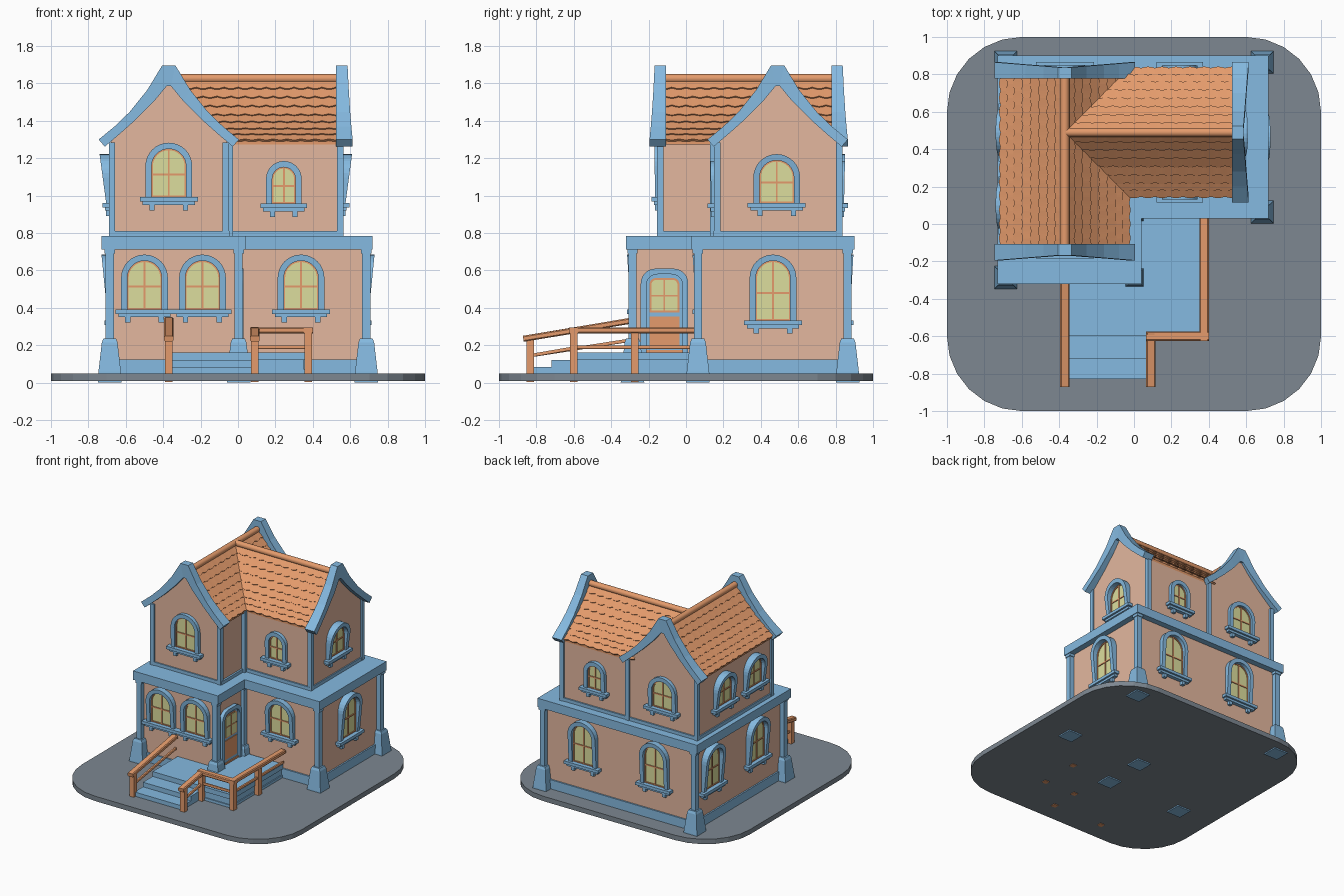
import bpy, bmesh, math
from mathutils import Vector

if "Cube" in bpy.data.objects:
    bpy.data.objects.remove(bpy.data.objects["Cube"])

def mat(name, r, g, b):
    m = bpy.data.materials.new(name)
    m.diffuse_color = (r, g, b, 1)
    m.use_nodes = True
    m.node_tree.nodes["Principled BSDF"].inputs["Base Color"].default_value = m.diffuse_color
    return m

BLUE = mat("blue_trim", 0.235, 0.49, 0.75)
TAN = mat("tan_wall", 0.77, 0.475, 0.345)
ORANGE = mat("orange_wood", 0.78, 0.33, 0.15)
GLASS = mat("yellow_glass", 0.72, 0.73, 0.34)
GRAY = mat("gray_ground", 0.205, 0.245, 0.285)

def mesh(name, verts, faces, m):
    me = bpy.data.meshes.new(name)
    me.from_pydata([tuple(v) for v in verts], [], faces)
    bm = bmesh.new()
    bm.from_mesh(me)
    bmesh.ops.recalc_face_normals(bm, faces=bm.faces)
    bm.to_mesh(me)
    bm.free()
    me.materials.append(m)
    ob = bpy.data.objects.new(name, me)
    bpy.context.collection.objects.link(ob)
    return ob

def loft(name, rings, m):
    """Closed solid through rings of equal point count."""
    n = len(rings[0])
    verts = [p for r in rings for p in r]
    faces = [tuple(range(n)), tuple(range(len(verts) - n, len(verts)))]
    for k in range(len(rings) - 1):
        for i in range(n):
            j = (i + 1) % n
            faces.append((k * n + i, k * n + j, k * n + n + j, k * n + n + i))
    return mesh(name, verts, faces, m)

def prism(name, pts, lo, hi, m, f=lambda a, b, c: (a, b, c)):
    return loft(name, [[f(a, b, c) for a, b in pts] for c in (lo, hi)], m)

def rect(x0, x1, y0, y1):
    return [(x0, y0), (x1, y0), (x1, y1), (x0, y1)]

def box(name, x0, x1, y0, y1, z0, z1, m):
    return prism(name, rect(x0, x1, y0, y1), z0, z1, m)

def ell(x0, xm, x1, y0, ym, y1):
    return [(x0, y0), (xm, y0), (xm, ym), (x1, ym), (x1, y1), (x0, y1)]

def beam(name, a, b, w, h, m):
    """Chamfered bar between two points."""
    a, b = Vector(a), Vector(b)
    d = (b - a).normalized()
    s = d.cross(Vector((0, 0, 1))).normalized() * w / 2
    u = s.cross(d).normalized() * h / 2
    c = [(1, .6), (.75, 1), (-.75, 1), (-1, .6), (-1, -.6), (-.75, -1), (.75, -1), (1, -.6)]
    return loft(name, [[p + s * i + u * j for i, j in c] for p in (a, b)], m)

def arch(hw, z0, z1, r, n=8):
    """Open outline from bottom right, over the top, to bottom left."""
    q = [(hw - r + r * math.cos(i * math.pi / 2 / n), z1 - r + r * math.sin(i * math.pi / 2 / n)) for i in range(n + 1)]
    left = [(-a, b) for a, b in reversed(q)]
    return [(hw, z0)] + q + left[(1 if r == hw else 0):] + [(-hw, z0)]

def wall_frame(x, y, z, deg):
    c, s = math.cos(math.radians(deg)), math.sin(math.radians(deg))
    return lambda u, v, w: (x - s * u + c * w, y + c * u + s * w, z + v)

def ring(name, outer, inner, d0, d1, f, m):
    """Arched band whose depth grows from d0 at the bottom to d1 at the top."""
    H = max(b for a, b in outer)
    dep = lambda v: d0 + (d1 - d0) * v / H
    return loft(name, [[f(*o, 0), f(*o, dep(o[1])), f(*i, dep(i[1])), f(*i, 0)] for o, i in zip(outer, inner)], m)

# ---- Ground slab ----
R = 0.4
pts = []
for k, (sx, sy) in enumerate([(1, 1), (-1, 1), (-1, -1), (1, -1)]):
    for i in range(7):
        a = math.pi / 2 * (k + i / 6)
        pts.append((sx * (1 - R) + R * math.cos(a), sy * (1 - R) + R * math.sin(a)))
prism("ground_slab", pts, 0.01, 0.05, GRAY)

# ---- Lower floor ----
prism("lower_walls", ell(-0.67, 0.0, 0.67, -0.27, 0.08, 0.85), 0.04, 0.74, TAN)
prism("plinth", ell(-0.682, 0.012, 0.682, -0.282, 0.068, 0.862), 0.04, 0.125, BLUE)
prism("floor_ledge", ell(-0.73, 0.04, 0.72, -0.32, 0.03, 0.90), 0.712, 0.785, BLUE)
for x, y in [(-0.686, -0.286), (0.003, -0.286), (0.003, 0.064), (0.686, 0.064), (0.686, 0.864), (-0.686, 0.864)]:
    box("corner_post", x - 0.022, x + 0.022, y - 0.022, y + 0.022, 0.2, 0.72, BLUE)
    box("post_cap", x - 0.028, x + 0.028, y - 0.028, y + 0.028, 0.69, 0.713, BLUE)
    loft("post_pedestal", [[(a, b, z) for a, b in rect(x - h, x + h, y - h, y + h)]
                           for z, h in ((0, 0.063), (0.06, 0.06), (0.215, 0.042), (0.235, 0.034))], BLUE)

# ---- Upper floor ----
CX, CY = -0.37, 0.49          # ridge lines of the two wings
def left_wing(d, z, a): return (CX + d, a, z)
def right_wing(d, z, a): return (a, CY + d, z)

def gable(hw):
    half = [(hw, 0.76), (hw, 1.288), (0.26, 1.34), (0.17, 1.415), (0.08, 1.51)]
    return half + [(0, 1.605)] + [(-d, z) for d, z in reversed(half)]
prism("left_wing_walls", gable(0.31), -0.14, 0.82, TAN, left_wing)
prism("right_wing_walls", gable(0.33), CX, 0.55, TAN, right_wing)
prism("upper_base_trim", ell(-0.69, -0.045, 0.56, -0.15, 0.148, 0.832), 0.78, 0.812, BLUE)
for x, y in [(-0.674, -0.138), (-0.066, -0.138), (-0.045, 0.145), (0.546, 0.167), (0.546, 0.82), (-0.05, 0.82), (-0.674, 0.82)]:
    box("upper_post", x - 0.017, x + 0.017, y - 0.017, y + 0.017, 0.78, 1.285, BLUE)

# ---- Roof ----
PROF = [(0, 1.625), (0.08, 1.53), (0.17, 1.435), (0.26, 1.36), (0.335, 1.3)]
def roof_pt(t):
    t = min(max(t, 0), 1.1) * 4
    i = min(int(t), 3)
    (d0, z0), (d1, z1) = PROF[i], PROF[i + 1]
    return d0 + (d1 - d0) * (t - i), z0 + (z1 - z0) * (t - i)

def tiles(name, s, a0, a1, f, valley):
    """Overlapping rows of tiles with scalloped lower edges."""
    verts, faces, rows, tile = [], [], 8, 0.075
    for r in range(rows):
        t0, t1 = r / rows, (r + 1) / rows
        start = a0 + (max(roof_pt(t0)[0] - 0.04, 0) if valley else 0)
        n = int((a1 - start) / tile * 6) + 1
        base = len(verts)
        for i in range(n + 1):
            a = start + (a1 - start) * i / n
            wave = 0.024 * abs(math.sin(math.pi * (a / tile + 0.5 * (r % 2))))
            d, z = roof_pt(t0)
            e, y = roof_pt(t1 + wave)
            verts += [f(s * d, z, a), f(s * (e + 0.009), y + 0.004, a), f(s * (e - 0.001), y - 0.006, a)]
        for i in range(n):
            p, q = base + 3 * i, base + 3 * i + 3
            faces += [(p, p + 1, q + 1, q), (p + 1, p + 2, q + 2, q + 1)]
    mesh(name, verts, faces, ORANGE)

def underlay(name, a0, a1, f, valley):
    under = [(s * d, z - o) for s, o, pr in ((1, 0.004, PROF), (1, 0.026, PROF[::-1]), (-1, 0.026, PROF[1:]), (-1, 0.004, PROF[:0:-1])) for d, z in pr]
    loft(name, [[f(d, z, a0 + (abs(d) if valley else 0)) for d, z in under], [f(d, z, a1) for d, z in under]], ORANGE)

def ridge(name, a0, a1, f):
    c = [(0.024 * math.cos(i * math.pi / 6), 1.626 + 0.024 * math.sin(i * math.pi / 6)) for i in range(12)]
    ob = prism(name, c, a0, a1, ORANGE, f)
    for p in ob.data.polygons:
        p.use_smooth = len(p.vertices) == 4

def bargeboard(name, inner, sign, f):
    """Curved gable board, thicker toward the eaves."""
    half = [((0.375, 1.30), (0.342, 1.262)), ((0.29, 1.37), (0.26, 1.332)), ((0.21, 1.447), (0.18, 1.403)),
            ((0.115, 1.565), (0.078, 1.505)), ((0.035, 1.697), (0.012, 1.585))]
    full = half + [((-a[0], a[1]), (-b[0], b[1])) for a, b in reversed(half)]
    rings = []
    for u, l in full:
        out = inner + sign * (0.058 + 0.03 * abs(u[0]) / 0.375)
        rings.append([f(*u, inner), f(*u, out), f(*l, out), f(*l, inner)])
    loft(name, rings, BLUE)

for s in (-1, 1):
    tiles("left_wing_tiles", s, -0.115, 0.785, left_wing, False)
    tiles("right_wing_tiles", s, CX, 0.535, right_wing, True)
underlay("left_wing_underlay", -0.115, 0.785, left_wing, False)
underlay("right_wing_underlay", CX, 0.535, right_wing, True)
ridge("left_wing_ridge", -0.12, 0.79, left_wing)
ridge("right_wing_ridge", CX, 0.54, right_wing)
bargeboard("front_bargeboard", -0.107, -1, left_wing)
bargeboard("back_bargeboard", 0.777, 1, left_wing)
bargeboard("right_bargeboard", 0.525, 1, right_wing)

# ---- Windows: frame, glass, bars, sill and brackets ----
def window(x, y, z, deg, w, h, top=0.06):
    f = wall_frame(x, y, z, deg)
    o, i = w / 2, w / 2 - 0.033
    ring("window_frame", arch(o, 0, h, o), arch(i, 0, h - 0.033, i), 0.025, top, f, BLUE)
    prism("window_glass", arch(i, 0, h - 0.033, i), -0.003, 0.005, GLASS, f)
    k = i - 0.007
    ring("window_sash", arch(i, 0, h - 0.033, i), arch(k, 0, h - 0.04, k), 0.012, 0.012, f, ORANGE)
    prism("window_bar", rect(-0.005, 0.005, 0, h - 0.038), 0, 0.011, ORANGE, f)
    for v in (0.005, 0.42 * h):
        prism("window_bar", rect(-i, i, v - 0.005, v + 0.005), 0, 0.011, ORANGE, f)
    prism("window_sill", rect(-o - 0.03, o + 0.03, -0.022, 0.002), 0, 0.045, BLUE, f)
    prism("sill_molding", rect(-o - 0.015, o + 0.015, -0.04, -0.022), 0, 0.03, BLUE, f)
    for s in (-1, 1):
        c = s * (o - 0.035)
        prism("sill_bracket", rect(c - 0.014, c + 0.014, -0.068, -0.04), 0, 0.025, BLUE, f)

for x in (-0.50, -0.19):
    window(x, -0.27, 0.39, -90, 0.25, 0.295, 0.045)
window(0.337, 0.08, 0.39, -90, 0.25, 0.295, 0.045)
window(CX, -0.14, 0.99, -90, 0.25, 0.293, 0.03)
window(0.245, 0.16, 0.955, -90, 0.19, 0.23, 0.03)
window(0.67, 0.465, 0.33, 0, 0.25, 0.355)
window(0.55, 0.485, 0.96, 0, 0.25, 0.262)
for x in (0.33, -0.32):
    window(x, 0.85, 0.33, 90, 0.25, 0.355, 0.045)
window(0.245, 0.82, 0.955, 90, 0.19, 0.23, 0.03)
window(CX, 0.82, 0.96, 90, 0.25, 0.262, 0.03)
for y in (0.63, 0.05):
    window(-0.67, y, 0.33, 180, 0.25, 0.355)
for y in (0.49, 0.1):
    window(-0.68, y, 0.96, 180, 0.25, 0.262)

# ---- Door on the inner side of the left wing ----
f = wall_frame(0.0, -0.115, 0.16, 0)
ring("door_frame", arch(0.127, 0, 0.45, 0.08), arch(0.097, 0, 0.42, 0.06), 0.03, 0.03, f, BLUE)
prism("door_leaf", arch(0.097, 0, 0.42, 0.06), 0, 0.012, BLUE, f)
prism("door_window_trim", arch(0.08, 0.215, 0.4, 0.035), 0.01, 0.017, ORANGE, f)
prism("door_glass", arch(0.07, 0.225, 0.39, 0.028), 0.012, 0.02, GLASS, f)
prism("door_bar", rect(-0.004, 0.004, 0.225, 0.39), 0.014, 0.023, ORANGE, f)
prism("door_bar", rect(-0.07, 0.07, 0.3, 0.308), 0.014, 0.023, ORANGE, f)
prism("door_panel", rect(-0.08, 0.08, 0.04, 0.195), 0.01, 0.017, ORANGE, f)
prism("door_threshold", rect(-0.097, 0.097, 0, 0.015), 0.0, 0.02, ORANGE, f)

# ---- Porch deck and steps ----
box("porch_body", -0.35, 0.35, -0.585, 0.07, 0.04, 0.14, BLUE)
box("porch_base_trim", -0.358, 0.358, -0.593, 0.07, 0.04, 0.072, BLUE)
box("porch_deck", -0.36, 0.36, -0.595, 0.07, 0.122, 0.162, BLUE)
box("upper_step", -0.36, 0.075, -0.72, -0.59, 0.04, 0.122, BLUE)
box("lower_step", -0.36, 0.075, -0.83, -0.71, 0.04, 0.084, BLUE)

# ---- Railings ----
for x, y, z in [(-0.37, -0.832, 0.23), (0.09, -0.832, 0.23), (0.09, -0.6, 0.28), (0.375, -0.6, 0.28), (0.375, -0.275, 0.28)]:
    box("rail_post", x - 0.02, x + 0.02, y - 0.02, y + 0.02, 0.005, z, ORANGE)
for name, a, b in [("left_handrail", (-0.37, -0.87, 0.235), (-0.37, -0.29, 0.332)),
                   ("step_handrail", (0.09, -0.87, 0.235), (0.09, -0.58, 0.282)),
                   ("front_handrail", (0.065, -0.6, 0.28), (0.4, -0.6, 0.28)),
                   ("side_handrail", (0.375, -0.625, 0.28), (0.375, 0.05, 0.28))]:
    beam(name, a, b, 0.05, 0.032, ORANGE)
for a, b in [((-0.37, -0.83, 0.145), (-0.37, -0.28, 0.23)), ((0.09, -0.83, 0.145), (0.09, -0.6, 0.185)),
             ((0.09, -0.6, 0.19), (0.375, -0.6, 0.19)), ((0.375, -0.6, 0.19), (0.375, 0.05, 0.19))]:
    beam("lower_rail", a, b, 0.018, 0.018, ORANGE)
